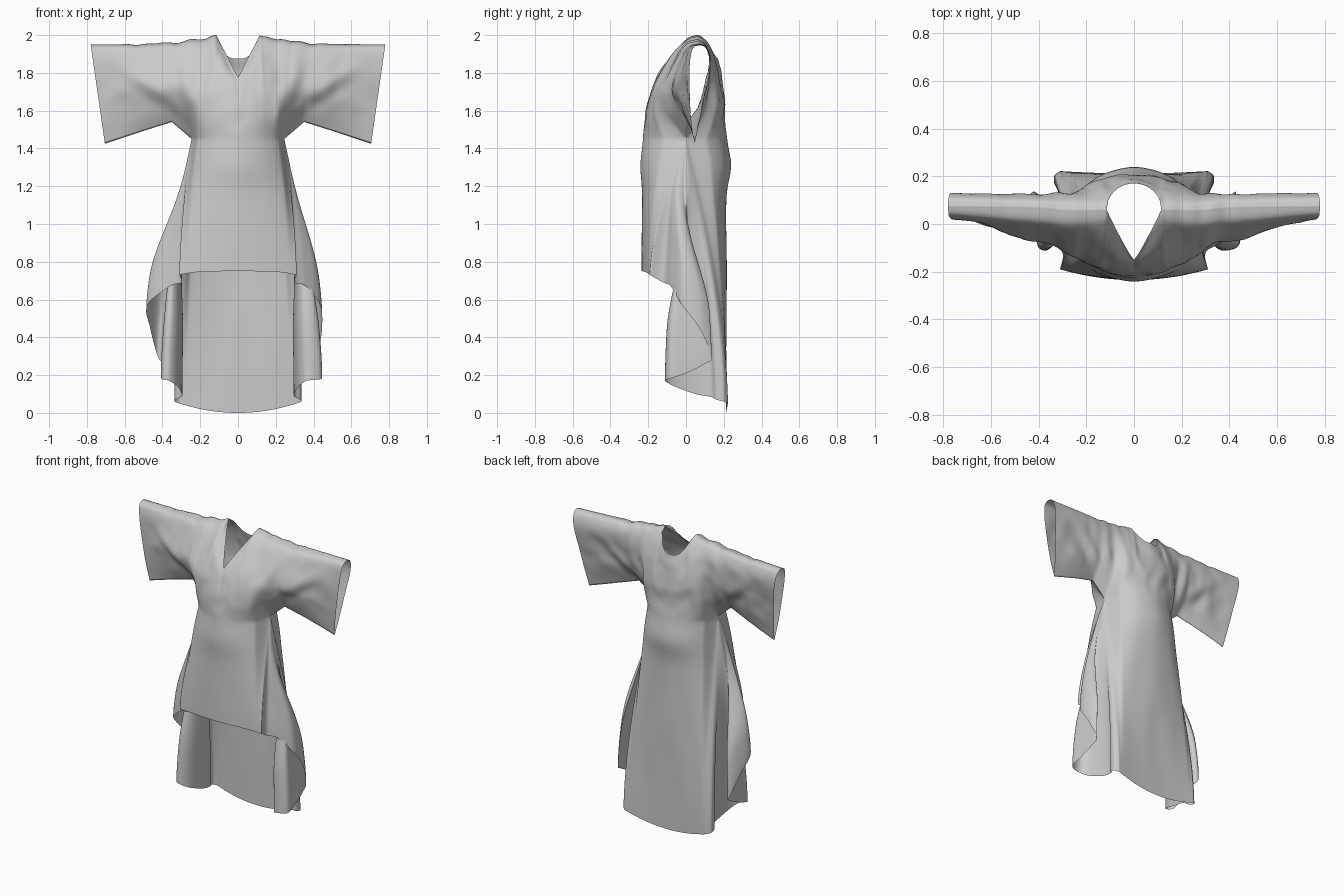
import bpy, bmesh, math
from mathutils import Vector, noise

if "Cube" in bpy.data.objects:
    bpy.data.objects.remove(bpy.data.objects["Cube"])

N = 8  # samples between control stations


def spline(pts, n):
    """Sample a Catmull-Rom curve through tuples of any length."""
    out = []
    for i in range(len(pts) - 1):
        a, b, c, d = pts[max(i - 1, 0)], pts[i], pts[i + 1], pts[min(i + 2, len(pts) - 1)]
        for j in range(n):
            t = j / n
            out.append([0.5 * (2 * q + (r - p) * t + (2 * p - 5 * q + 4 * r - s) * t * t
                               + (3 * q - p - 3 * r + s) * t ** 3)
                        for p, q, r, s in zip(a, b, c, d)])
    out.append(list(pts[-1]))
    return out


def gauss(v, w):
    return math.exp(-(v / w) ** 2)


def smooth(t):
    t = min(max(t, 0), 1)
    return t * t * (3 - 2 * t)


def seg_dist(x, z, a, b):
    """Signed distance to a fold line, and the fade along it."""
    d, p = Vector(b) - Vector(a), Vector((x, z)) - Vector(a)
    t = p.dot(d) / d.length_squared
    return (d.x * p.y - d.y * p.x) / d.length, gauss(t - 0.5, 0.5)


# Cross stations, centre to cuff: bottom x, bottom z, top x, top z
edge = [(0, 1.45, 0, 1.875), (.08, 1.45, .06, 1.905), (.15, 1.45, .115, 2.0), (.215, 1.45, .20, 1.98),
        (.245, 1.45, .28, 1.968), (.35, 1.54, .38, 1.958), (.50, 1.493, .54, 1.952), (.705, 1.425, .78, 1.95)]
# Depth from bottom to top at each station, then roundness of the top edge
front = [(-.228, -.22, -.207, -.178, -.15, .8), (-.213, -.21, -.195, -.14, -.05, .8),
         (-.18, -.19, -.17, -.08, .06, .6), (-.12, -.155, -.145, -.06, .06, .5),
         (0, -.09, -.125, -.055, .06, .45), (.01, -.05, -.08, -.03, .07, .4),
         (.03, -.01, -.03, -.01, .075, .35), (.045, .027, .02, .02, .075, .3)]
back = [(.218, .205, .203, .19, .17, .8), (.205, .2, .2, .18, .155, .8),
        (.175, .18, .185, .15, .06, .6), (.11, .155, .165, .135, .06, .5),
        (0, .09, .13, .13, .06, .45), (.01, .07, .11, .125, .07, .4),
        (.03, .075, .105, .125, .075, .35), (.045, .075, .1, .13, .075, .3)]


def stations(depth):
    right = [e + d for e, d in zip(edge, depth)]
    left = [(-r[0], r[1], -r[2]) + r[3:] for r in right[:0:-1]]
    return spline(left + right, N)


rows = {-1: stations(front), 1: stations(back)}
mid = 7 * N
for i, (f, b) in enumerate(zip(rows[-1], rows[1])):
    s, sign = abs(i - mid) / N, (1 if i >= mid else -1)
    q = min(int(s), 6)
    for c in range(4):                           # straight seams and hems
        v = edge[q][c] + (edge[q + 1][c] - edge[q][c]) * (s - q)
        f[c] = b[c] = v * (sign if c in (0, 2) else 1)
    if s >= 4:                                   # closed underarm seam
        f[4] = b[4] = (f[4] + b[4]) / 2
    if s >= 2:                                   # closed shoulder seam
        f[8] = b[8] = (f[8] + b[8]) / 2
        dz = .012 * noise.noise((f[2] * 14, 3, 0)) if 2 < s < 6.5 else 0
        f[3] += dz
        b[3] += dz
    else:                                        # V at the front, round at the back
        k = abs(f[2]) / .115
        f[3], f[8] = 1.775 + .225 * k, -.15 + .21 * k ** 1.15
        b[3], b[8] = 1.875 + .125 * k ** 3, .06 + .11 * math.sqrt(max(0, 1 - k * k))


def wrinkle(x, z, side):
    ax = abs(x)
    w = .014 * noise.noise((x * 7, z * 6, side * 5)) + .006 * noise.noise((x * 16, z * 12, side * 9))
    lines = [((.24, 1.56), (.64, 1.86), .012), ((.22, 1.5), (.3, 1.85), .010)] if side < 0 else \
            [((.25, 1.5), (.27, 1.85), -.016), ((.27, 1.55), (.55, 1.82), .011)]
    for a, b, h in lines:
        d, fade = seg_dist(ax, z, a, b)
        w += side * h * fade * (gauss(d, .035) - .7 * gauss(d + .06, .035))
    return w


def panel(side):
    grid = []
    for r in rows[side]:
        xb, zb, xt, zt, y0, y1, y2, y3, y4, k = r
        prof = spline([(0, y0), (.25, y1), (.5, y2), (.8, y3), (.96, y3 + (y4 - y3) * k), (1, y4)], 7)
        col = []
        for t, y in prof:
            x, z = xb + (xt - xb) * t, zb + (zt - zb) * t
            fade = math.sin(math.pi * min(max(t, 0), 1))
            if abs(xt) > .7:
                fade *= max(0, (.78 - abs(xt)) / .08)
            col.append(Vector((x, y + fade * wrinkle(x, z, side), z)))
        grid.append(col)
    return grid


# Skirt side hem: a falling fold from front panel corner to back panel corner
hem_side = [(.31, -.19, .73), (.30, -.12, .69), (.36, -.08, .67), (.435, -.02, .57), (.445, .07, .45),
            (.425, .135, .30), (.395, .10, .26), (.405, 0, .21), (.405, -.09, .18), (.365, -.11, .17),
            (.32, -.06, .14), (.297, .05, .10), (.30, .13, .085), (.33, .16, .07), (.335, .20, .06),
            (.31, .222, .05)]


def side_hem(sx):
    pts = []
    for i, (x, y, z) in enumerate(hem_side):
        if sx < 0 and 3 <= i <= 4:
            x += .045 if i == 3 else .02
        if sx > 0 and 6 <= i <= 8:
            x += .035
        pts.append((sx * x, y, z))
    return [Vector(p) for p in spline(pts, 6)]


def drop(start, hem, bulge=0.0, calm=None):
    """Cloth column falling from waist to hem; calm is its unfolded place."""
    col = []
    for j in range(41):
        t = j / 40
        e = 1 - (1 - t) ** 1.6
        goal = hem if calm is None else calm.lerp(hem, smooth((t - .1) / .7))
        p = Vector((start.x + (goal.x - start.x) * e,
                    start.y + (goal.y - start.y) * (e if calm else t),
                    start.z + (hem.z - start.z) * t))
        p.y += bulge * (gauss(p.z - 1.31, .1) - gauss(.14, .1) * (1 - t))
        p.y += .3 * bulge * math.sin(math.pi * t) * noise.noise((p.x * 7, p.z * 2, bulge * 9))
        col.append(p)
    return col


def side_columns(start, sx):
    hems = side_hem(sx)
    out = []
    for i, h in enumerate(hems):
        u = i / (len(hems) - 1)
        arc = Vector((sx * (.31 + .10 * math.sin(math.pi * u)), -.19 + .412 * u, 0))
        out.append(drop(start, h, 0, arc))
    return out


bodice_front, bodice_back = panel(-1), panel(1)
lo, hi = mid - 4 * N, mid + 4 * N
skirt_front, skirt_back = [], []
for i in range(lo, hi + 1):
    f, b = bodice_front[i][0], bodice_back[i][0]
    a = f.x / .245
    fade = max(0, 1 - a * a)
    # columns ease towards the side columns so the panels share an edge
    hf = Vector((.31 * a, -.235 + .045 * a * a, .75 - .02 * a ** 4))
    hb = Vector((.31 * a, .212 + .01 * a * a, .05 * a * a))
    skirt_front.append(drop(f, hf, -.012 * fade, hf))
    skirt_back.append(drop(b, hb, .025 * fade, hb))
skirt_right = side_columns(bodice_front[hi][0], 1)
skirt_left = side_columns(bodice_front[lo][0], -1)

# Weld all cloth panels into one garment
bm = bmesh.new()
for grid in (bodice_front, bodice_back, skirt_front, skirt_back, skirt_right, skirt_left):
    vs = [[bm.verts.new(p) for p in col] for col in grid]
    for c0, c1 in zip(vs, vs[1:]):
        for j in range(len(c0) - 1):
            bm.faces.new((c0[j], c1[j], c1[j + 1], c0[j + 1]))
bmesh.ops.remove_doubles(bm, verts=bm.verts, dist=1e-4)
bmesh.ops.recalc_face_normals(bm, faces=bm.faces)
for f in bm.faces:
    f.smooth = True
mesh = bpy.data.meshes.new("draped_gown")
bm.to_mesh(mesh)
bm.free()
gown = bpy.data.objects.new("draped_gown", mesh)
bpy.context.collection.objects.link(gown)
